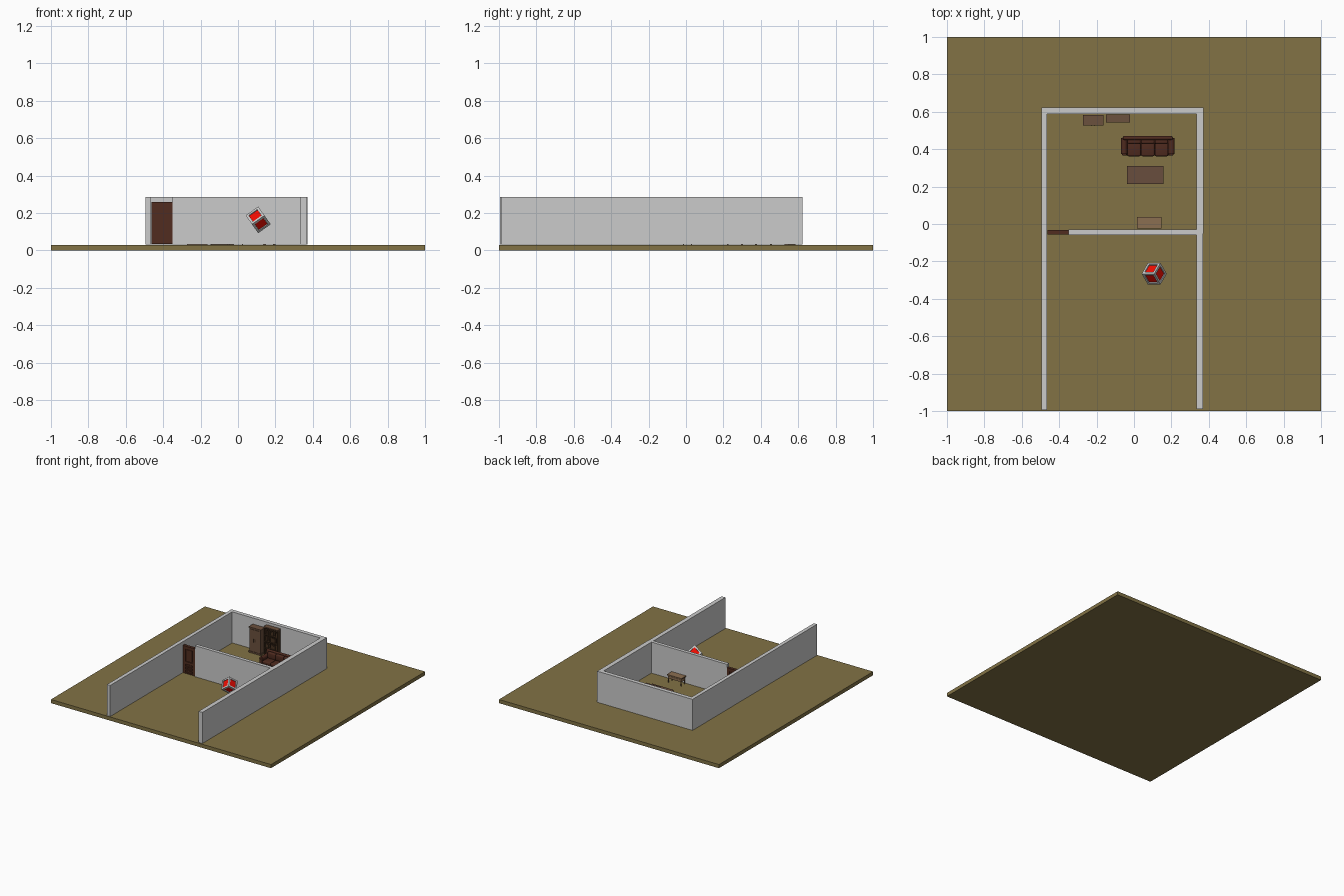
import bpy, bmesh, math
from mathutils import Matrix, Vector

if "Cube" in bpy.data.objects:
    bpy.data.objects.remove(bpy.data.objects["Cube"])

FLOOR = 0.03


def mat(name, rgb):
    """Material from screen-space colour values, stored as linear."""
    m = bpy.data.materials.new(name)
    m.diffuse_color = (*[c ** 2.2 for c in rgb], 1)
    m.use_nodes = True
    m.node_tree.nodes["Principled BSDF"].inputs["Base Color"].default_value = m.diffuse_color
    return m


GROUND = mat("olive_ground", (0.505, 0.447, 0.277))
DOOR = mat("door_wood", (0.32, 0.19, 0.145))
DARK = mat("dark_wood", (0.28, 0.205, 0.145))
TABLE = mat("table_wood", (0.42, 0.32, 0.25))
COFFEE = mat("coffee_wood", (0.41, 0.31, 0.25))
LIGHT = mat("light_wood", (0.54, 0.43, 0.32))
LEATHER = mat("leather", (0.31, 0.18, 0.14))
RED = mat("red_panel", (0.95, 0.08, 0.03))
GREY = mat("frame_grey", (0.87, 0.87, 0.87))


def smooth(ob):
    bpy.context.view_layer.objects.active = ob
    ob.select_set(True)
    bpy.ops.object.shade_smooth_by_angle(angle=math.radians(40))
    ob.select_set(False)


def finish(bm, name, materials=()):
    me = bpy.data.meshes.new(name)
    bm.to_mesh(me)
    bm.free()
    for m in materials:
        me.materials.append(m)
    ob = bpy.data.objects.new(name, me)
    bpy.context.collection.objects.link(ob)
    return ob


def boxes(name, spans, material=None, bevel=0):
    """One object made of boxes given as (x0, x1, y0, y1, z0, z1)."""
    bm = bmesh.new()
    for x0, x1, y0, y1, z0, z1 in spans:
        m = Matrix.LocRotScale(((x0 + x1) / 2, (y0 + y1) / 2, (z0 + z1) / 2), None,
                               (x1 - x0, y1 - y0, z1 - z0))
        bmesh.ops.create_cube(bm, size=1, matrix=m)
    if bevel:
        bmesh.ops.bevel(bm, geom=bm.edges[:], offset=bevel, segments=3,
                        profile=0.5, affect='EDGES')
    ob = finish(bm, name, [material] if material else [])
    if bevel:
        smooth(ob)


def table(name, x0, x1, y0, y1, top, apron, leg, material):
    """Table top, apron and four legs."""
    boxes(name + "_top", [(x0, x1, y0, y1, top - 0.009, top)], material)
    i = 0.006
    boxes(name + "_apron", [(x0 + i, x1 - i, y0 + i, y1 - i, top - 0.009 - apron, top - 0.009)], material)
    boxes(name + "_legs", [(x, x + leg, y, y + leg, FLOOR, top - 0.009)
                           for x in (x0 + i, x1 - i - leg) for y in (y0 + i, y1 - i - leg)], material)


# Ground slab and walls
boxes("ground", [(-1, 1, -1, 1, 0, FLOOR)], GROUND)
B, T = 0.031, 0.286
boxes("left_wall", [(-0.495, -0.465, -0.995, 0.622, B, T)])
boxes("right_wall_front", [(0.335, 0.37, -0.99, -0.05, B, T)])
boxes("right_wall_back", [(0.335, 0.372, -0.05, 0.622, B, T)])
boxes("back_wall", [(-0.465, 0.335, 0.589, 0.622, B, T)])
boxes("partition_wall", [(-0.35, 0.335, -0.058, -0.03, B, T)])

# Door: thin core, frame of stiles and rails, raised fields in the openings
x0, x1, z0, z1 = -0.463, -0.35, 0.034, 0.258
boxes("door_core", [(x0, x1, -0.048, -0.040, z0, z1)], DOOR)
rails = [(0.034, 0.043), (0.062, 0.069), (0.086, 0.093), (0.112, 0.132), (0.234, 0.258)]
boxes("door_frame", [(x0, x0 + 0.024, -0.056, -0.032, z0, z1), (x1 - 0.024, x1, -0.056, -0.032, z0, z1)]
      + [(x0 + 0.024, x1 - 0.024, -0.056, -0.032, a, b) for a, b in rails], DOOR)
fields = [(a[1] + 0.004, b[0] - 0.004) for a, b in zip(rails, rails[1:])]
boxes("door_fields", [(x0 + 0.030, x1 - 0.030, -0.053, -0.035, a, b) for a, b in fields], DOOR)

# Tall cabinet with two doors
x0, x1, y0, y1 = -0.273, -0.163, 0.527, 0.583
xm = (x0 + x1) / 2
boxes("cabinet_body", [(x0 + 0.004, x1 - 0.004, y0 + 0.004, y1, FLOOR, 0.232)], TABLE)
boxes("cabinet_trim", [(x0, x1, y0, y1, 0.232, 0.24), (x0, x1, y0, y1, FLOOR, 0.042)], TABLE)
boxes("cabinet_doors", [(a, b, y0, y0 + 0.004, 0.05, 0.225)
                        for a, b in ((x0 + 0.008, xm - 0.002), (xm + 0.002, x1 - 0.008))], TABLE)
boxes("cabinet_handles", [(xm + s - 0.002, xm + s + 0.002, y0 - 0.003, y0, 0.125, 0.15)
                          for s in (-0.008, 0.008)], DARK)

# Bookcase: frame, shelves, and rows of books
x0, x1, y0, y1 = -0.148, -0.024, 0.547, 0.585
shelves = [FLOOR + 0.012 + i * 0.054 for i in range(4)]
boxes("bookcase_frame", [(x0, x0 + 0.009, y0, y1, FLOOR, 0.262), (x1 - 0.009, x1, y0, y1, FLOOR, 0.262),
                         (x0, x1, y1 - 0.005, y1, FLOOR, 0.262)], DARK)
boxes("bookcase_top", [(x0 - 0.002, x1 + 0.002, y0 - 0.003, y1, 0.258, 0.267)], TABLE)
boxes("bookcase_shelves", [(x0 + 0.009, x1 - 0.009, y0 + 0.002, y1 - 0.005, z - 0.008, z)
                           for z in shelves], DARK)
books = []
for r, z in enumerate(shelves):
    for k in range(7):
        if (k + r) % 5 != 3:
            x = x0 + 0.011 + k * 0.0148
            books.append((x, x + 0.012, y0 + 0.007, y1 - 0.006, z, z + 0.028 + 0.004 * ((k * 3 + r) % 4)))
boxes("books", books, DARK)

# Sofa facing the front
boxes("sofa_base", [(-0.06, 0.205, 0.365, 0.465, 0.036, 0.062)], LEATHER, 0.004)
boxes("sofa_feet", [(x, x + 0.012, y, y + 0.012, FLOOR, 0.038)
                    for x in (-0.055, 0.188) for y in (0.368, 0.448)], DARK)
start, cw = -0.036, 0.253 / 3
cw = 0.219 / 3
cells = [(start + i * cw + 0.001, start + (i + 1) * cw - 0.001) for i in range(3)]
boxes("seat_cushions", [(a, b, 0.362, 0.44, 0.06, 0.085) for a, b in cells], LEATHER, 0.007)
boxes("back_cushions", [(a, b, 0.428, 0.455, 0.08, 0.132) for a, b in cells], LEATHER, 0.009)
boxes("sofa_back", [(-0.06, 0.207, 0.45, 0.47, 0.04, 0.142)], LEATHER, 0.008)
boxes("sofa_arms", [(-0.064, -0.038, 0.366, 0.462, 0.036, 0.09),
                    (0.185, 0.211, 0.366, 0.462, 0.036, 0.09)], LEATHER, 0.005)
for side, x in (("left", -0.053), ("right", 0.2)):
    bm = bmesh.new()
    bmesh.ops.create_cone(bm, cap_ends=True, segments=16, radius1=0.017, radius2=0.017, depth=0.085,
                          matrix=Matrix.Translation((x, 0.418, 0.092)) @ Matrix.Rotation(math.pi / 2, 4, 'X'))
    smooth(finish(bm, side + "_arm_roll", [LEATHER]))

# Coffee table and side table with a drawer
table("coffee_table", -0.037, 0.157, 0.213, 0.31, 0.085, 0.008, 0.009, COFFEE)
table("side_table", 0.015, 0.147, -0.023, 0.038, 0.097, 0.024, 0.006, LIGHT)
boxes("side_table_drawer", [(0.03, 0.132, 0.03, 0.035, 0.068, 0.085)], LIGHT)

# Cube balanced on one corner, red panels recessed in a wide grey frame
bm = bmesh.new()
bmesh.ops.create_cube(bm, size=0.082)
faces = bm.faces[:]
bmesh.ops.inset_individual(bm, faces=faces, thickness=0.018)
bmesh.ops.inset_individual(bm, faces=faces, thickness=0.001, depth=-0.005)
for f in faces:
    f.material_index = 1
cube = finish(bm, "corner_cube", [GREY, RED])
up = Vector((1, 1, 1)).rotation_difference(Vector((0, 0, 1))).to_matrix()
arm = up @ Vector((1, 0, 0))
spin = -math.atan2(arm.y, arm.x)  # an upper face points along +x
cube.matrix_world = Matrix.Translation((0.108, -0.266, 0.163)) @ Matrix.Rotation(spin, 4, 'Z') @ up.to_4x4()
